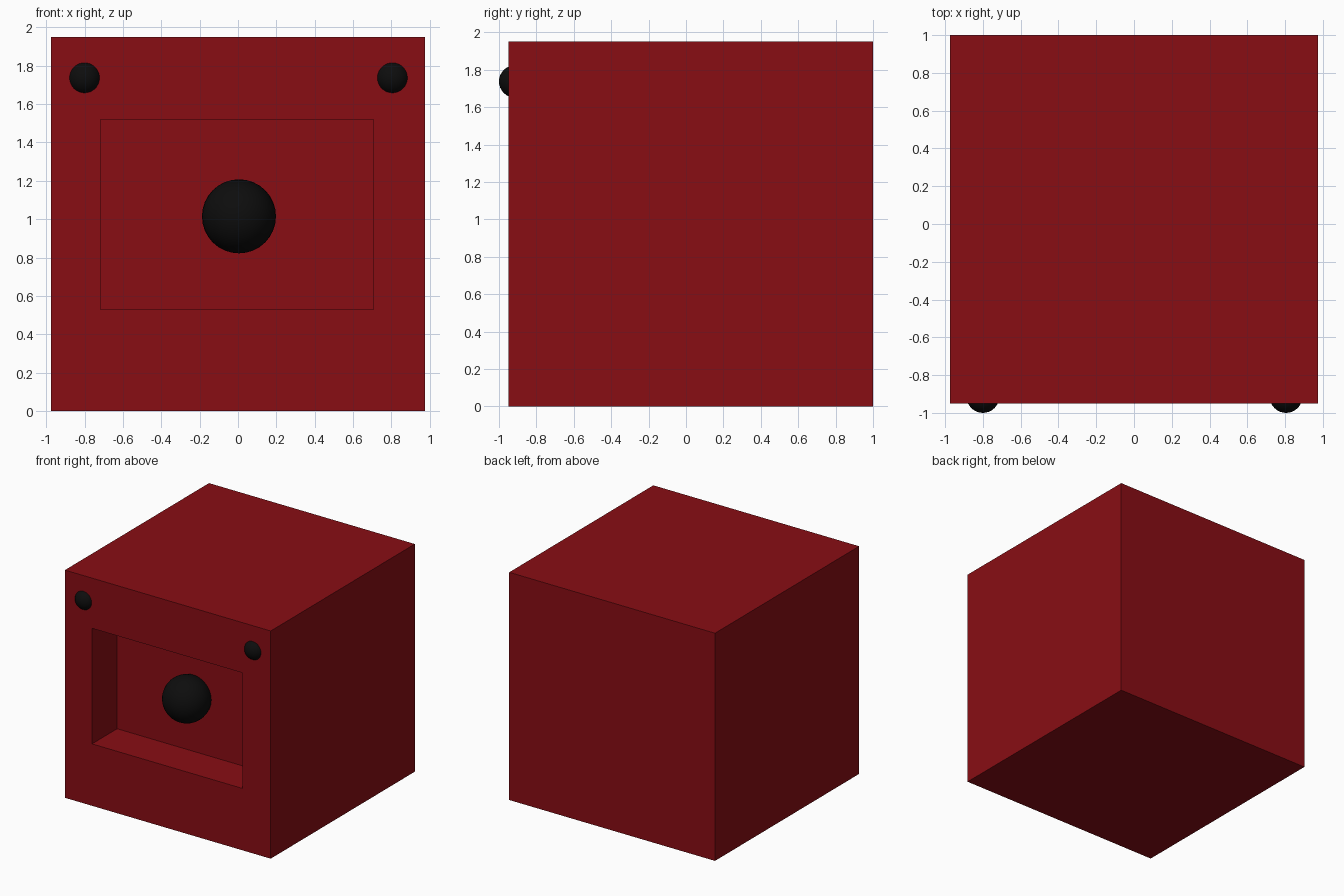
import bpy, bmesh
from mathutils import Vector

if "Cube" in bpy.data.objects:
    bpy.data.objects.remove(bpy.data.objects["Cube"])


def material(name, color):
    m = bpy.data.materials.new(name)
    m.diffuse_color = color
    m.use_nodes = True
    m.node_tree.nodes["Principled BSDF"].inputs["Base Color"].default_value = m.diffuse_color
    return m


RED = material("red", (0.25, 0.004, 0.007, 1))
BLACK = material("black", (0.004, 0.004, 0.004, 1))


def ball(name, center, radius):
    bpy.ops.mesh.primitive_uv_sphere_add(segments=32, ring_count=16, radius=radius, location=center)
    ob = bpy.context.object
    ob.name = name
    bpy.ops.object.shade_smooth()
    ob.data.materials.append(BLACK)


# Cube body with a rectangular recess pushed into the front
W, FRONT, BACK, H = 0.975, -0.95, 1.0, 1.95
bm = bmesh.new()
bmesh.ops.create_cube(bm, size=1)
for v in bm.verts:
    v.co = Vector((v.co.x * 2 * W, FRONT if v.co.y < 0 else BACK, (v.co.z + 0.5) * H))
bm.normal_update()
front = min(bm.faces, key=lambda f: f.normal.y)
bmesh.ops.inset_individual(bm, faces=[front], thickness=0.2)
for v in front.verts:
    v.co.x = 0.707 if v.co.x > 0 else -0.718
    v.co.z = 1.52 if v.co.z > H / 2 else 0.53
pocket = bmesh.ops.extrude_discrete_faces(bm, faces=[front])["faces"][0]
for v in pocket.verts:
    v.co.y = -0.61
bmesh.ops.recalc_face_normals(bm, faces=bm.faces)
mesh = bpy.data.meshes.new("body")
bm.to_mesh(mesh)
bm.free()
mesh.materials.append(RED)
body = bpy.data.objects.new("body", mesh)
bpy.context.collection.objects.link(body)

# Large ball in the recess, small studs in the upper corners
ball("center_ball", (0.005, -0.70, 1.015), 0.193)
for side, x in (("left", -0.80), ("right", 0.805)):
    ball("stud_" + side, (x, -0.913, 1.737), 0.087)
